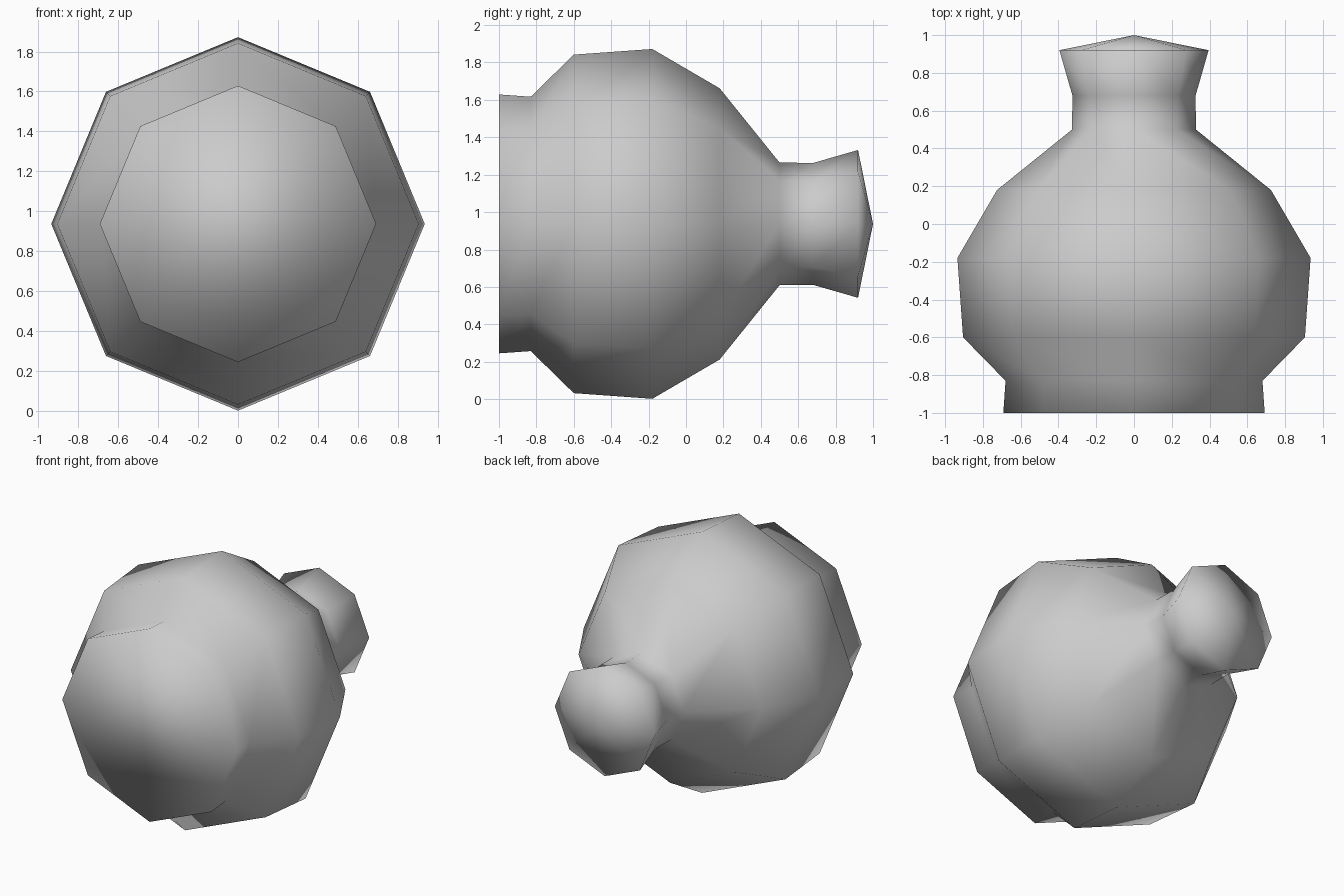
import bpy, bmesh, math

cube = bpy.data.objects.get("Cube")
if cube:
    bpy.data.objects.remove(cube, do_unlink=True)

# Single grey material
grey = bpy.data.materials.new("plain_grey")
grey.use_nodes = True
colour = (0.6, 0.6, 0.6, 1)
grey.diffuse_color = colour
grey.node_tree.nodes["Principled BSDF"].inputs["Base Color"].default_value = colour

SIDES = 8
CENTRE_Z = 0.937

# Outline as (y, radius): wide base, round belly, narrow neck, flared rim
outline = [(-1, .692), (-.83, .68), (-.6, .905), (-.18, .935),
           (.18, .725), (.5, .328), (.68, .326), (.92, .395)]


def ring(bm, y, r):
    verts = []
    for i in range(SIDES):
        a = math.tau * i / SIDES - math.pi / 2   # first corner at the bottom
        verts.append(bm.verts.new((r * math.cos(a), y, CENTRE_Z + r * math.sin(a))))
    return verts


bm = bmesh.new()
rings = [ring(bm, y, r) for y, r in outline]

# Turned wall
for a, b in zip(rings, rings[1:]):
    for i in range(SIDES):
        j = (i + 1) % SIDES
        bm.faces.new((a[i], a[j], b[j], b[i]))

# Flat front, fanned from its lowest corner
front = rings[0]
for i in range(1, SIDES - 1):
    bm.faces.new((front[0], front[i + 1], front[i]))

# Shallow pointed cap at the back
tip = bm.verts.new((0, 1, CENTRE_Z))
back = rings[-1]
for i in range(SIDES):
    bm.faces.new((back[i], back[(i + 1) % SIDES], tip))

bmesh.ops.recalc_face_normals(bm, faces=bm.faces)
for f in bm.faces:
    f.smooth = True

mesh = bpy.data.meshes.new("knobbed_body")
bm.to_mesh(mesh)
bm.free()
mesh.materials.append(grey)
body = bpy.data.objects.new("knobbed_body", mesh)
bpy.context.collection.objects.link(body)
